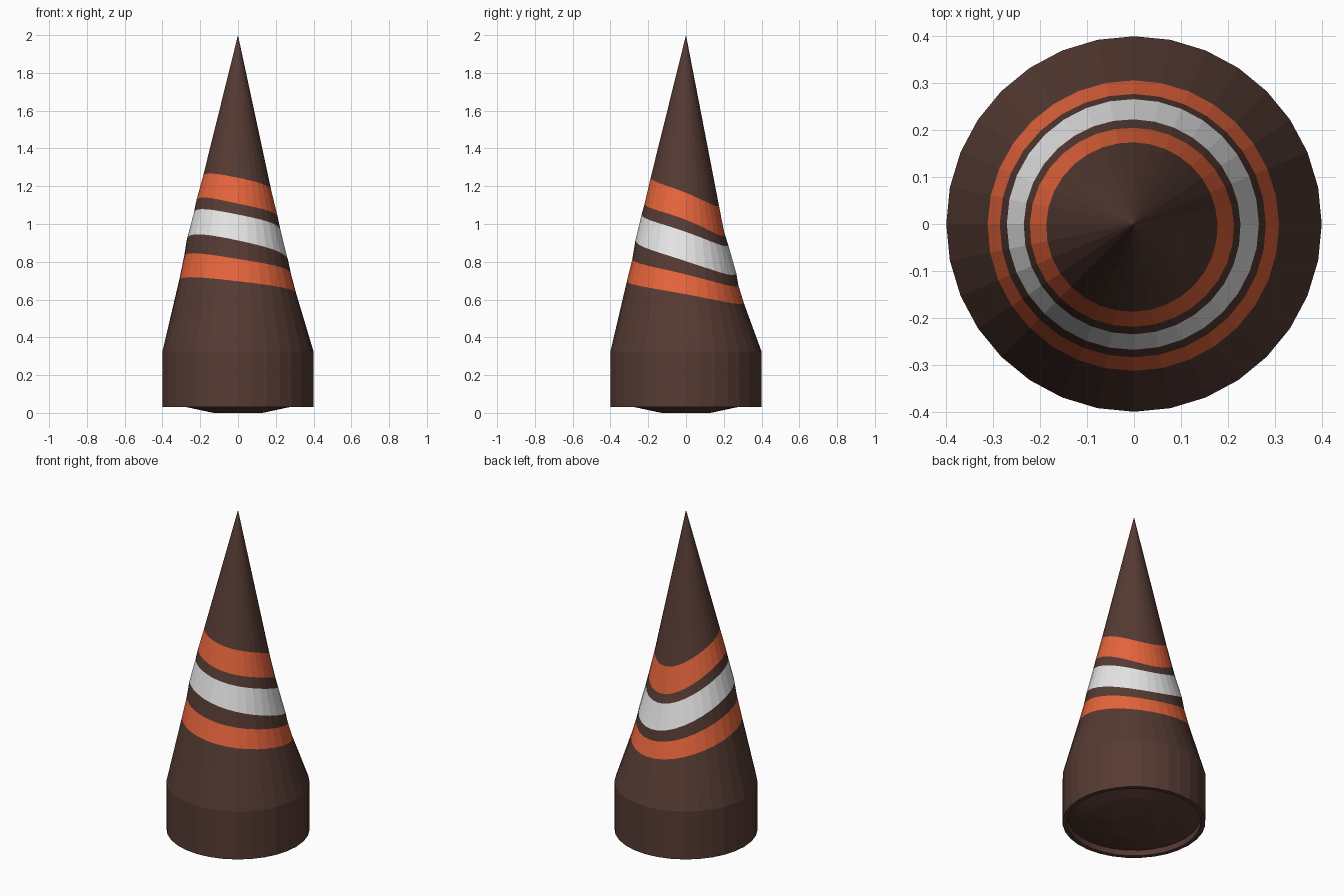
import bpy, bmesh, math

if "Cube" in bpy.data.objects:
    bpy.data.objects.remove(bpy.data.objects["Cube"])

SIDES = 32


def material(name, srgb):
    m = bpy.data.materials.new(name)
    lin = [((c / 255 + 0.055) / 1.055) ** 2.4 for c in srgb]
    m.diffuse_color = (*lin, 1)
    m.use_nodes = True
    m.node_tree.nodes["Principled BSDF"].inputs["Base Color"].default_value = m.diffuse_color
    return m


mats = [material("dark brown", (86, 59, 51)),
        material("orange", (255, 112, 67)),
        material("pale grey", (238, 238, 238))]


def around(vals, a):
    """Blend front, right, back and left values smoothly round the axis."""
    f, r, b, l = vals
    x, y = math.cos(a), math.sin(a)
    c = (r + l - f - b) / 4
    return (f + r + b + l) / 4 + (r - l) / 2 * x + (b - f) / 2 * y + c * (x * x - y * y)


def same(v):
    return (v,) * 4


# Rings from the underside up to the tip: radii, heights, colour of the band above.
# Four values are front, right, back, left, which makes the stripes lean.
rings = [
    (same(0.13), same(0.0), 0),
    (same(0.27), same(0.03), 0),
    (same(0.37), same(0.062), 0),      # underside bulge meets recess wall
    (same(0.375), same(0.03), 0),
    (same(0.40), same(0.03), 0),       # rim
    (same(0.40), same(0.325), 0),      # top of straight base
    ((.313, .309, .306, .312), (.697, .628, .582, .700), 1),
    ((.284, .281, .277, .286), (.815, .733, .677, .825), 0),
    ((.268, .266, .266, .271), (.913, .803, .740, .917), 2),
    ((.235, .227, .223, .235), (1.050, .958, .890, 1.053), 0),
    ((.219, .213, .205, .222), (1.108, 1.022, .942, 1.116), 1),
    ((.187, .178, .174, .187), (1.245, 1.165, 1.10, 1.243), 0),
]

# Cone with leaning stripes
bm = bmesh.new()
loops = []
for rad, height, _ in rings:
    loop = []
    for i in range(SIDES):
        a = 2 * math.pi * i / SIDES
        r = around(rad, a)
        loop.append(bm.verts.new((r * math.cos(a), r * math.sin(a), around(height, a))))
    loops.append(loop)
tip = bm.verts.new((0, 0, 2))

bm.faces.new(loops[0][::-1])
for k in range(len(loops)):
    for i in range(SIDES):
        j = (i + 1) % SIDES
        if k + 1 < len(loops):
            f = bm.faces.new((loops[k][i], loops[k][j], loops[k + 1][j], loops[k + 1][i]))
        else:
            f = bm.faces.new((loops[k][i], loops[k][j], tip))
        f.material_index = rings[k][2]
bmesh.ops.recalc_face_normals(bm, faces=bm.faces)

mesh = bpy.data.meshes.new("striped_cone")
bm.to_mesh(mesh)
bm.free()
for m in mats:
    mesh.materials.append(m)
cone = bpy.data.objects.new("striped_cone", mesh)
bpy.context.collection.objects.link(cone)
